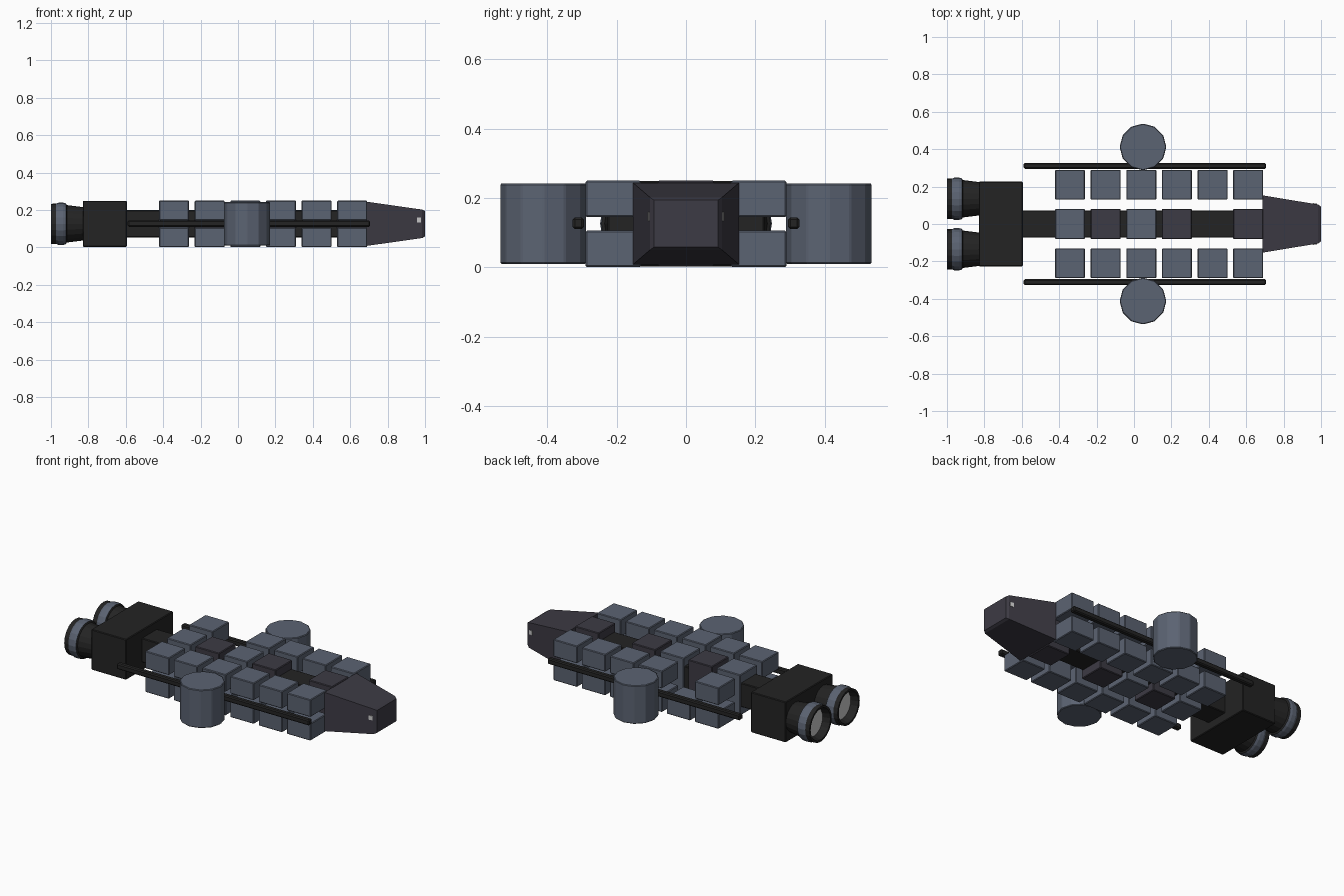
import bpy, bmesh, math
from mathutils import Matrix, Vector

if "Cube" in bpy.data.objects:
    bpy.data.objects.remove(bpy.data.objects["Cube"])

ZC = 0.126  # height of the ship's axis


def material(name, rgb):
    m = bpy.data.materials.new(name)
    m.diffuse_color = (*rgb, 1)
    m.use_nodes = True
    m.node_tree.nodes["Principled BSDF"].inputs["Base Color"].default_value = m.diffuse_color
    return m


BLUE = material("blue_grey", (0.105, 0.125, 0.168))
BLACK = material("charcoal", (0.017, 0.017, 0.017))
PURPLE = material("dark_purple_grey", (0.046, 0.043, 0.058))
LIGHT = material("light_grey", (0.6, 0.6, 0.6))


def finish(name, bm, mats, bevel=0.0):
    if bevel:
        bmesh.ops.bevel(bm, geom=bm.edges[:], offset=bevel, segments=1, affect='EDGES')
    bmesh.ops.recalc_face_normals(bm, faces=bm.faces[:])
    me = bpy.data.meshes.new(name)
    bm.to_mesh(me)
    bm.free()
    for m in mats:
        me.materials.append(m)
    ob = bpy.data.objects.new(name, me)
    bpy.context.collection.objects.link(ob)
    return ob


def box(name, center, size, mat, bevel=0.004):
    bm = bmesh.new()
    bmesh.ops.create_cube(bm, size=1)
    bmesh.ops.scale(bm, vec=size, verts=bm.verts)
    bmesh.ops.translate(bm, vec=center, verts=bm.verts)
    return finish(name, bm, [mat], bevel)


def nozzle(name, y, sides=20):
    # (x, radius, material index of the band that starts here)
    prof = [(-0.82, 0.088, 0), (-0.915, 0.1, 0), (-0.92, 0.109, 1), (-0.935, 0.113, 1),
            (-0.96, 0.113, 1), (-0.972, 0.108, 0), (-1.0, 0.107, 0), (-1.0, 0.095, 0),
            (-0.955, 0.084, 0)]
    bm = bmesh.new()
    rings = []
    for x, r, _ in prof:
        rings.append([bm.verts.new((x, y + r * math.cos(2 * math.pi * i / sides),
                                    ZC + r * math.sin(2 * math.pi * i / sides)))
                      for i in range(sides)])
    for k in range(len(prof) - 1):
        for i in range(sides):
            j = (i + 1) % sides
            f = bm.faces.new((rings[k][i], rings[k][j], rings[k + 1][j], rings[k + 1][i]))
            f.material_index = prof[k][2]
    bm.faces.new(rings[0])
    bm.faces.new(rings[-1]).material_index = 2   # glowing disc
    finish(name, bm, [BLACK, BLUE, LIGHT])


# Engine block and central spine
box("engine_block", (-0.712, 0, ZC), (0.235, 0.452, 0.246), BLACK)
box("spine", (0.05, 0, ZC), (1.3, 0.146, 0.146), BLACK)

# Nose: tapered box with a chamfered front
bm = bmesh.new()
loops = []
for x, hy, hz in [(0.688, 0.153, 0.118), (0.985, 0.104, 0.076), (1.0, 0.093, 0.068)]:
    loops.append([bm.verts.new((x, sy * hy, ZC + sz * hz))
                  for sy, sz in ((-1, -1), (1, -1), (1, 1), (-1, 1))])
for a, b in zip(loops, loops[1:]):
    for i in range(4):
        j = (i + 1) % 4
        bm.faces.new((a[i], a[j], b[j], b[i]))
bm.faces.new(loops[0])
bm.faces.new(loops[-1])
finish("nose", bm, [PURPLE])

columns = [-0.342 + 0.1905 * i for i in range(6)]

for side, s in (("left", 1), ("right", -1)):
    nozzle(side + "_nozzle", s * 0.135)
    box(side + "_rail", (0.058, s * 0.311, 0.127), (1.295, 0.032, 0.034), BLACK, 0.006)

    # Small light on the side of the nose
    light = box(side + "_nose_light", (0, 0, 0), (0.022, 0.006, 0.026), LIGHT, 0)
    light.matrix_world = (Matrix.Translation((0.968, s * 0.107, 0.147))
                          @ Matrix.Rotation(-s * math.atan(0.049 / 0.297), 4, 'Z'))

    # Side tank
    bm = bmesh.new()
    bmesh.ops.create_cone(bm, cap_ends=True, segments=12, radius1=0.125, radius2=0.125,
                          depth=0.232,
                          matrix=Matrix.Translation((0.048, s * 0.412, ZC)))
    finish(side + "_tank", bm, [BLUE], 0.004)

    # Cargo boxes in two layers; one upper box is missing on the left
    for i, x in enumerate(columns):
        for level, z in (("lower", 0.0535), ("upper", 0.1975)):
            if s == 1 and i == 1 and level == "upper":
                continue
            box(f"{side}_{level}_cargo_{i}", (x, s * 0.21, z), (0.16, 0.16, 0.105), BLUE)

# Middle cargo boxes around the spine, with one slot empty
for i, x in enumerate(columns):
    if i != 4:
        box(f"middle_cargo_{i}", (x, 0, ZC), (0.16, 0.163, 0.248),
            PURPLE if i in (1, 3, 5) else BLUE)
